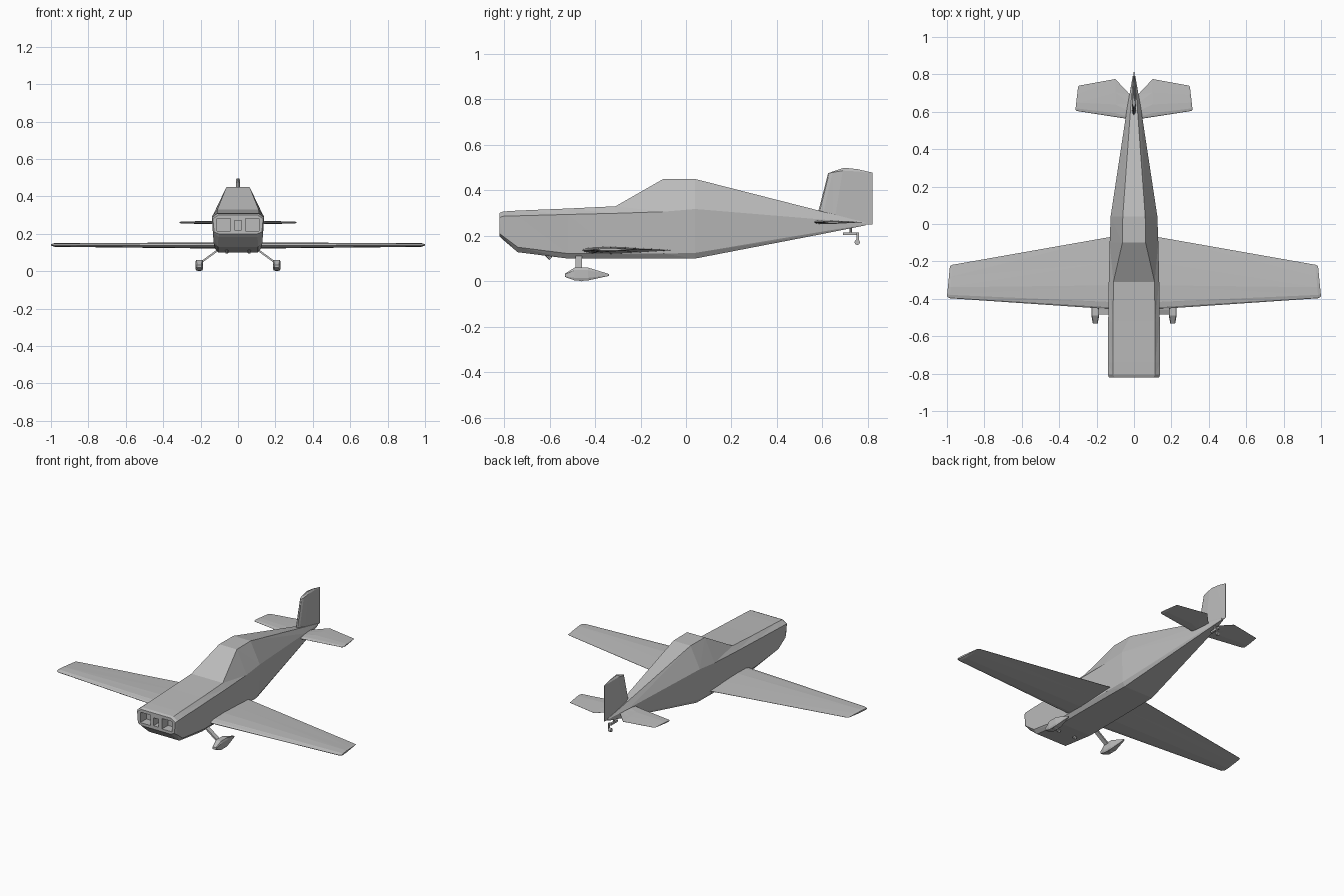
import bpy, bmesh, math
from mathutils import Vector, Matrix

cube = bpy.data.objects.get("Cube")
if cube:
    bpy.data.objects.remove(cube)

GREY = (0.5, 0.5, 0.5, 1)
paint = bpy.data.materials.new("plain grey")
paint.use_nodes = True
paint.diffuse_color = GREY
paint.node_tree.nodes["Principled BSDF"].inputs["Base Color"].default_value = GREY


def finish(name, bm, mirror=False):
    """Turn a bmesh into a flat-shaded object, optionally mirrored in x."""
    if mirror:
        bmesh.ops.mirror(bm, geom=bm.verts[:] + bm.edges[:] + bm.faces[:],
                         axis='X', merge_dist=0.0005)
    bmesh.ops.recalc_face_normals(bm, faces=bm.faces)
    mesh = bpy.data.meshes.new(name)
    bm.to_mesh(mesh)
    bm.free()
    mesh.materials.append(paint)
    obj = bpy.data.objects.new(name, mesh)
    bpy.context.collection.objects.link(obj)
    return obj


def loft(bm, rings, closed=True):
    """Skin a row of equal rings of points; cap closed rings at both ends."""
    rows = [[bm.verts.new(p) for p in ring] for ring in rings]
    n = len(rows[0])
    for a, b in zip(rows, rows[1:]):
        for i in range(n if closed else n - 1):
            j = (i + 1) % n
            # split each panel from its upper front to its lower back corner
            bm.faces.new((a[i], a[j], b[i]))
            bm.faces.new((a[j], b[j], b[i]))
    bm.faces.new(rows[0])
    bm.faces.new(rows[-1])


def box(bm, centre, size, rotation=Matrix()):
    m = Matrix.Translation(centre) @ rotation @ Matrix.Diagonal((*size, 1))
    bmesh.ops.create_cube(bm, size=1, matrix=m)


def rod(bm, start, end, radius, sides=8):
    a, b = Vector(start), Vector(end)
    turn = (b - a).to_track_quat('Z', 'Y').to_matrix().to_4x4()
    bmesh.ops.create_cone(bm, cap_ends=True, segments=sides, radius1=radius, radius2=radius,
                          depth=(b - a).length, matrix=Matrix.Translation((a + b) / 2) @ turn)


# Fuselage: y, then half width and height of belly, chine, shoulder and top
hull = [
    (-0.82, 0.10, 0.198, 0.128, 0.21, 0.134, 0.28, 0.105, 0.30),
    (-0.805, 0.105, 0.183, 0.134, 0.199, 0.14, 0.286, 0.112, 0.307),
    (-0.74, 0.107, 0.128, 0.13, 0.15, 0.14, 0.288, 0.112, 0.311),
    (-0.52, 0.107, 0.10, 0.125, 0.122, 0.138, 0.294, 0.112, 0.32),
    (-0.31, 0.107, 0.10, 0.125, 0.122, 0.135, 0.299, 0.11, 0.33),
    (-0.10, 0.105, 0.10, 0.122, 0.122, 0.13, 0.306, 0.062, 0.45),
    (0.04, 0.102, 0.10, 0.118, 0.125, 0.125, 0.318, 0.06, 0.45),
    (0.62, 0.03, 0.212, 0.035, 0.222, 0.037, 0.27, 0.018, 0.302),
    (0.79, 0.006, 0.246, 0.007, 0.25, 0.007, 0.255, 0.005, 0.258),
]
bm = bmesh.new()
rings = []
for y, xb, zb, xc, zc, xs, zs, xt, zt in hull:
    ring = [(0, zb), (xb, zb), (xc, zc), (xs, zs), (xt, zt), (0, zt)]
    rings.append([(x, y, z) for x, z in ring])
loft(bm, rings, closed=False)
fuselage = finish("fuselage", bm, mirror=True)

# Cooling openings sunk into the nose
bm = bmesh.new()
for side in (-1, 1):
    box(bm, (side * 0.076, -0.81, 0.248), (0.07, 0.1, 0.066))
box(bm, (0, -0.81, 0.245), (0.036, 0.1, 0.05))
cutter = finish("nose_opening_cutter", bm)
cutter.hide_render = True
cut = fuselage.modifiers.new("nose_openings", 'BOOLEAN')
cut.operation = 'DIFFERENCE'
cut.solver = 'EXACT'
cut.object = cutter
bpy.context.view_layer.objects.active = fuselage
bpy.ops.object.modifier_apply(modifier=cut.name)
bpy.data.objects.remove(cutter)

# Wing section: chord fraction and share of the half thickness
UPPER = [(0, 0), (0.025, 0.45), (0.1, 0.85), (0.33, 1), (0.65, 0.6), (1, 0.06)]
SECTION = UPPER + [(f, -t) for f, t in reversed(UPPER[1:])]


def foil(span, lead, trail, half, level=0, slant=0, bump=0):
    """One section as (span, y, offset) points; slant and bump shape the tip."""
    points = []
    for f, t in SECTION:
        peak = bump * min(f / 0.4, (1 - f) / 0.6)
        points.append((span - slant * f + peak, lead + f * (trail - lead), level + t * half))
    return points


# Main wing, tapering to a slightly raked tip
bm = bmesh.new()
loft(bm, [foil(0.02, -0.462, -0.048, 0.016, 0.137),
          foil(0.13, -0.455, -0.07, 0.016, 0.137),
          foil(0.985, -0.397, -0.218, 0.010, 0.14, 0.015),
          foil(1.0, -0.388, -0.224, 0.005, 0.14, 0.016)])
finish("main_wing", bm, mirror=True)

# Tailplane with a notch beside the rudder
bm = bmesh.new()
loft(bm, [foil(0.003, 0.557, 0.67, 0.008, 0.26),
          foil(0.02, 0.56, 0.69, 0.008, 0.26),
          foil(0.10, 0.572, 0.775, 0.008, 0.26),
          foil(0.305, 0.604, 0.74, 0.006, 0.26, 0.012),
          foil(0.313, 0.612, 0.735, 0.003, 0.26, 0.014)])
finish("tailplane", bm, mirror=True)

# Fin and rudder with a peaked cap
bm = bmesh.new()
fin = [foil(0.25, 0.567, 0.82, 0.012),
       foil(0.475, 0.625, 0.82, 0.012, bump=0.014),
       foil(0.478, 0.632, 0.82, 0.003, bump=0.026)]
loft(bm, [[(t, y, z) for z, y, t in ring] for ring in fin])
finish("tail_fin", bm)

# Main gear: wheel fairings, wheels and legs
SPAT_X = 0.207
for name, side in (("left", 1), ("right", -1)):
    bm = bmesh.new()
    rings = []
    for y, half, low, high in [(-0.532, 0.013, 0.019, 0.034), (-0.49, 0.021, 0.004, 0.06),
                               (-0.43, 0.021, 0.004, 0.06), (-0.338, 0.004, 0.024, 0.032)]:
        chamfer = (high - low) * 0.2
        right = [(half * 0.8, low), (half, low + chamfer), (half, high - chamfer), (half * 0.8, high)]
        ring = right + [(-x, z) for x, z in reversed(right)]
        rings.append([(side * SPAT_X + x, y, z) for x, z in ring])
    loft(bm, rings)
    finish(name + "_wheel_fairing", bm)

    bm = bmesh.new()
    rod(bm, (side * SPAT_X - 0.01, -0.46, 0.022), (side * SPAT_X + 0.01, -0.46, 0.022), 0.022, 16)
    finish(name + "_wheel", bm)

    bm = bmesh.new()
    top, foot = Vector((side * 0.10, -0.471, 0.118)), Vector((side * 0.20, -0.471, 0.045))
    tilt = Matrix.Rotation(math.atan2(top.x - foot.x, top.z - foot.z), 4, 'Y')
    box(bm, (top + foot) / 2, (0.01, 0.028, (top - foot).length), tilt)
    finish(name + "_gear_leg", bm)

    # Short exhaust stub under the cowl
    bm = bmesh.new()
    rod(bm, (side * 0.06, -0.62, 0.125), (side * 0.06, -0.595, 0.1), 0.009)
    finish(name + "_exhaust", bm)

# Tail wheel on its bracket
bm = bmesh.new()
rod(bm, (0, 0.725, 0.245), (0, 0.725, 0.205), 0.005)
box(bm, (0, 0.725, 0.209), (0.012, 0.07, 0.012))
box(bm, (0.012, 0.755, 0.19), (0.004, 0.012, 0.05))
box(bm, (0.005, 0.755, 0.212), (0.018, 0.012, 0.006))
finish("tail_wheel_bracket", bm)
bm = bmesh.new()
rod(bm, (-0.005, 0.753, 0.172), (0.011, 0.753, 0.172), 0.012, 12)
finish("tail_wheel", bm)
